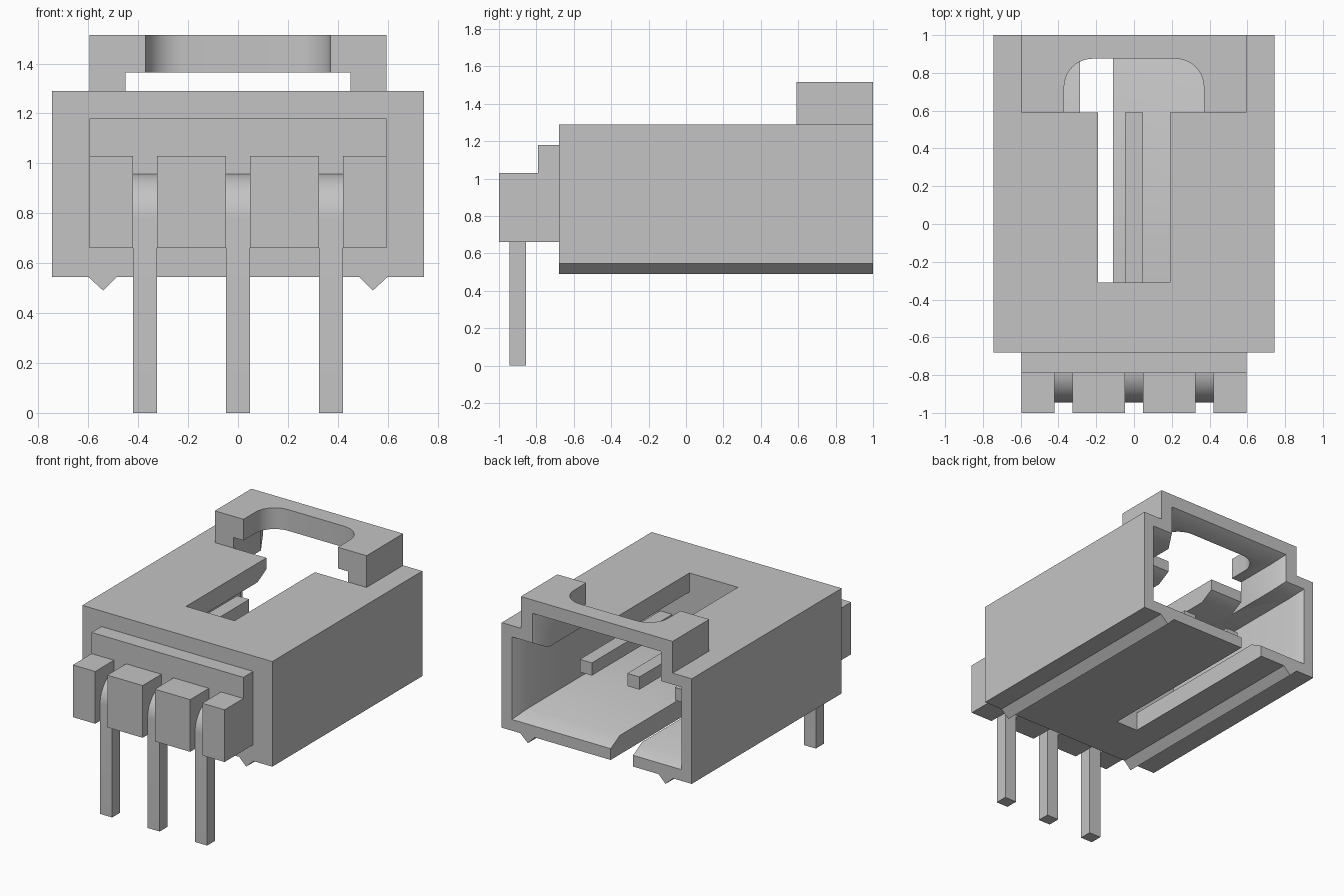
import bpy
import bmesh
import math

cube = bpy.data.objects.get("Cube")
if cube:
    bpy.data.objects.remove(cube, do_unlink=True)

grey = bpy.data.materials.new("light_grey")
grey.use_nodes = True
GREY = (0.55, 0.55, 0.55, 1)
grey.diffuse_color = GREY
grey.node_tree.nodes["Principled BSDF"].inputs["Base Color"].default_value = GREY


def finish(name, bm):
    bmesh.ops.recalc_face_normals(bm, faces=bm.faces)
    mesh = bpy.data.meshes.new(name)
    bm.to_mesh(mesh)
    bm.free()
    obj = bpy.data.objects.new(name, mesh)
    bpy.context.collection.objects.link(obj)
    mesh.materials.append(grey)
    return obj


def loft(name, start, end):
    """Solid between two matching rings of points."""
    bm = bmesh.new()
    a = [bm.verts.new(p) for p in start]
    b = [bm.verts.new(p) for p in end]
    bm.faces.new(a)
    bm.faces.new(b)
    for i in range(len(a)):
        j = (i + 1) % len(a)
        bm.faces.new((a[i], a[j], b[j], b[i]))
    return finish(name, bm)


def box(name, x0, x1, y0, y1, z0, z1):
    ring = [(x0, y0), (x1, y0), (x1, y1), (x0, y1)]
    return loft(name, [(x, y, z0) for x, y in ring], [(x, y, z1) for x, y in ring])


def along_x(name, yz, x0, x1):
    return loft(name, [(x0, y, z) for y, z in yz], [(x1, y, z) for y, z in yz])


def along_y(name, xz, y0, y1):
    return loft(name, [(x, y0, z) for x, z in xz], [(x, y1, z) for x, z in xz])


def boolean(obj, tool, operation):
    mod = obj.modifiers.new("bool", "BOOLEAN")
    mod.operation = operation
    mod.solver = "EXACT"
    mod.object = tool
    tool.hide_render = True
    bpy.context.view_layer.objects.active = obj
    bpy.ops.object.modifier_apply(modifier=mod.name)
    bpy.data.objects.remove(tool, do_unlink=True)


def flared_mouth(half, z0, z1):
    """Lead-in chamfer cutter for an opening in the back face."""
    def ring(y, g):
        return [(-half - g, y, z0 - g), (half + g, y, z0 - g),
                (half + g, y, z1 + g), (-half - g, y, z1 + g)]
    return loft("mouth_cutter", ring(0.9, 0), ring(1.02, 0.066))


# Housing shell with the raised bridge at the back
housing = box("housing", -0.745, 0.745, -0.68, 1, 0.545, 1.29)
boolean(housing, box("bridge", -0.595, 0.595, 0.59, 1, 1.2, 1.515), "UNION")

# Window in the bridge, with two rounded corners
window = [(-0.37, 0.55), (0.37, 0.55)]
for cx, first in ((0.22, 0), (-0.22, 90)):
    for k in range(11):
        a = math.radians(first + 9 * k)
        window.append((cx + 0.15 * math.cos(a), 0.725 + 0.15 * math.sin(a)))

# Cavity, bridge passage, slots and chamfers
cutters = [
    box("cavity_cutter", -0.61, 0.61, -0.31, 1.1, 0.68, 1.155),
    box("passage_cutter", -0.45, 0.45, 0.59, 1.1, 1.0, 1.365),
    flared_mouth(0.61, 0.68, 1.155),
    flared_mouth(0.45, 0.95, 1.365),
    along_x("roof_edge_cutter", [(0.49, 1.1), (0.49, 1.155), (0.59, 1.21),
                                 (0.65, 1.21), (0.65, 1.1)], -0.45, 0.45),
    box("roof_slot_cutter", -0.19, 0.19, -0.31, 0.65, 1.0, 1.4),
    box("floor_slot_cutter", -0.285, -0.11, -0.31, 1.1, 0.4, 0.8),
    loft("window_cutter", [(x, y, 1.3) for x, y in window],
         [(x, y, 1.6) for x, y in window]),
]
for cutter in cutters:
    boolean(housing, cutter, "DIFFERENCE")

# Ridges under the housing
for side, name in ((1, "left_ridge"), (-1, "right_ridge")):
    along_y(name, [(side * 0.6, 0.545), (side * 0.54, 0.49), (side * 0.485, 0.545)], -0.68, 1)

# Front plate and the four blocks between the pins
box("front_plate", -0.595, 0.595, -0.79, -0.68, 0.66, 1.18)
gaps = [(-0.42, -0.325), (-0.0475, 0.0475), (0.325, 0.42)]
edges = [-0.595] + [x for gap in gaps for x in gap] + [0.595]
for i in range(0, len(edges), 2):
    box("front_block_%d" % (i // 2 + 1), edges[i], edges[i + 1], -1, -0.79, 0.66, 1.03)

# Bent pins: contact inside the cavity, rounded elbow, leg down to the board
CY, CZ = -0.765, 0.78
pin = [(-0.945, 0)]
for k in range(13):
    a = math.radians(180 - 7.5 * k)
    pin.append((CY + 0.18 * math.cos(a), CZ + 0.18 * math.sin(a)))
pin += [(0.59, 0.96), (0.59, 0.87)]
for k in range(13):
    a = math.radians(90 + 7.5 * k)
    pin.append((CY + 0.09 * math.cos(a), CZ + 0.09 * math.sin(a)))
pin.append((-0.855, 0))
pins = [along_x("pin_%d" % (i + 1), pin, x0, x1) for i, (x0, x1) in enumerate(gaps)]

# Smooth the curved elbows and window corners, keep the edges sharp
bpy.ops.object.select_all(action="DESELECT")
for obj in pins + [housing]:
    obj.select_set(True)
bpy.context.view_layer.objects.active = housing
bpy.ops.object.shade_smooth_by_angle(angle=math.radians(30))
